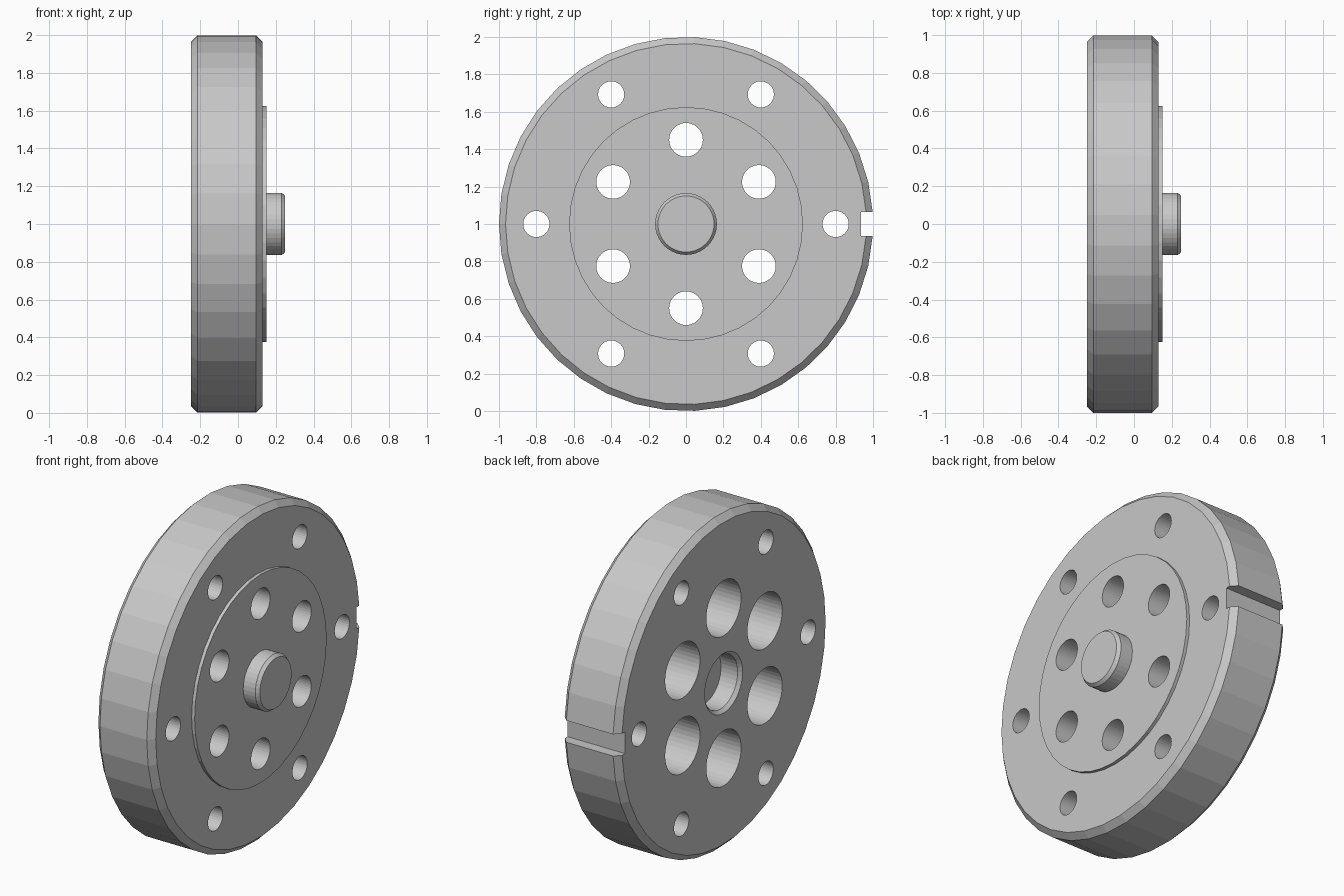
import bpy, bmesh
from math import sin, cos, asin, pi

cube = bpy.data.objects.get("Cube")
if cube:
    bpy.data.objects.remove(cube, do_unlink=True)

metal = bpy.data.materials.new("plain grey metal")
metal.use_nodes = True
grey = (0.58, 0.58, 0.58, 1)
metal.diffuse_color = grey
metal.node_tree.nodes["Principled BSDF"].inputs["Base Color"].default_value = grey

MID = 1.0            # height of the disc axis
SLOT, SLOT_R = 0.065, 0.935


def loft(bm, rings):
    """Skin a stack of equal-length rings and cap both ends."""
    loops = [[bm.verts.new(p) for p in ring] for ring in rings]
    caps = [bm.faces.new(loops[0]), bm.faces.new(loops[-1])]
    n = len(loops[0])
    for a, b in zip(loops, loops[1:]):
        for i in range(n):
            j = (i + 1) % n
            bm.faces.new((a[i], a[j], b[j], b[i]))
    return caps


def circle(x, r, y=0.0, z=0.0, n=40):
    return [(x, y + r * cos(2 * pi * i / n), MID + z + r * sin(2 * pi * i / n))
            for i in range(n)]


def slotted_circle(x, r, n=38):
    """Circle outline with a square keyway on the +y side."""
    start = asin(SLOT / r)
    step = (2 * pi - 2 * start) / n
    arc = [(x, r * cos(start + i * step), MID + r * sin(start + i * step))
           for i in range(n + 1)]
    return arc + [(x, SLOT_R, MID - SLOT), (x, SLOT_R, MID + SLOT)]


def turned(bm, profile, y=0.0, z=0.0, n=40):
    loft(bm, [circle(x, r, y, z, n) for x, r in profile])


def finish(name, bm):
    bmesh.ops.recalc_face_normals(bm, faces=bm.faces[:])
    mesh = bpy.data.meshes.new(name)
    bm.to_mesh(mesh)
    bm.free()
    mesh.materials.append(metal)
    ob = bpy.data.objects.new(name, mesh)
    bpy.context.collection.objects.link(ob)
    return ob


def combine(target, tool, operation):
    tool.hide_render = True
    mod = target.modifiers.new(operation, 'BOOLEAN')
    mod.operation, mod.object, mod.solver = operation, tool, 'EXACT'
    bpy.context.view_layer.objects.active = target
    bpy.ops.object.modifier_apply(modifier=mod.name)
    bpy.data.objects.remove(tool, do_unlink=True)


# Main disc with chamfered rims and keyway
bm = bmesh.new()
loft(bm, [slotted_circle(x, r) for x, r in
          ((-0.25, 0.965), (-0.215, 1.0), (0.095, 1.0), (0.13, 0.965))])
disc = finish("slotted_disc", bm)

# Raised plate and central boss on the +x face
bm = bmesh.new()
turned(bm, [(0.0, 0.625), (0.15, 0.625)])
combine(disc, finish("raised_plate", bm), 'UNION')
bm = bmesh.new()
turned(bm, [(0.05, 0.165), (0.23, 0.165), (0.25, 0.15)])
combine(disc, finish("boss", bm), 'UNION')

# Holes: outer bolt circle, counterbored inner circle, central socket
bm = bmesh.new()
for i in range(6):
    a = i * pi / 3
    turned(bm, [(-0.4, 0.07), (0.4, 0.07)], 0.8 * cos(a), 0.8 * sin(a), 32)
    a += pi / 6
    turned(bm, [(-0.4, 0.165), (0.01, 0.165), (0.01, 0.09), (0.4, 0.09)],
           0.45 * cos(a), 0.45 * sin(a))
turned(bm, [(-0.27, 0.198), (-0.23, 0.16), (-0.12, 0.16)])
combine(disc, finish("hole_cutters", bm), 'DIFFERENCE')
